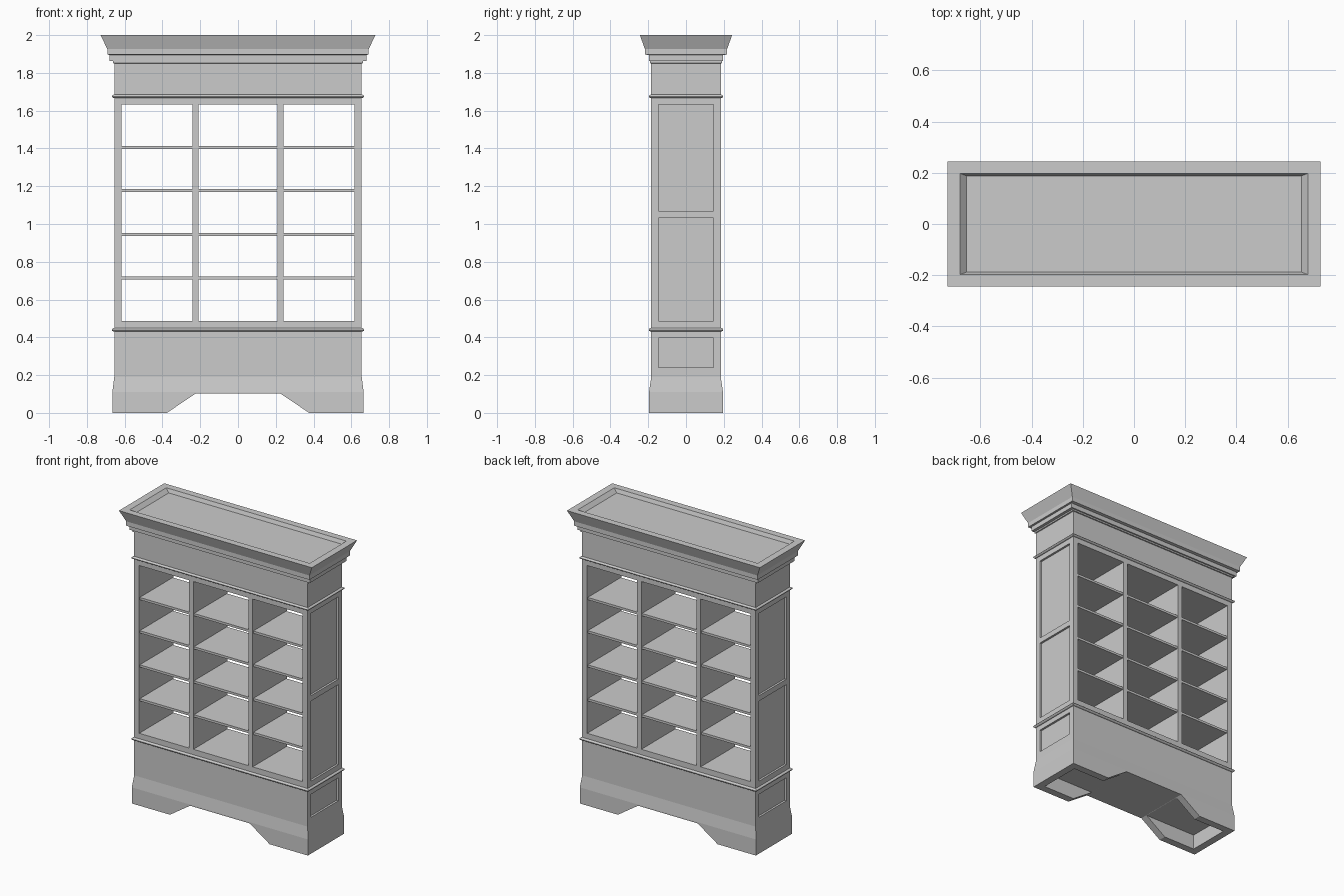
import bpy, bmesh, math

if "Cube" in bpy.data.objects:
    bpy.data.objects.remove(bpy.data.objects["Cube"])

def make_object(name, bm):
    bmesh.ops.recalc_face_normals(bm, faces=bm.faces)
    mesh = bpy.data.meshes.new(name)
    bm.to_mesh(mesh)
    bm.free()
    ob = bpy.data.objects.new(name, mesh)
    bpy.context.collection.objects.link(ob)
    return ob

def add_box(bm, x, y, z):
    verts = bmesh.ops.create_cube(bm, size=1)["verts"]
    for v in verts:
        for i, (a, b) in enumerate((x, y, z)):
            v.co[i] = a if v.co[i] < 0 else b

def bead(z, r_out, r_z):
    # half-round moulding around the body
    pts = []
    for i in range(7):
        a = math.pi * (i / 6 - 0.5)
        o = r_out * math.cos(a)
        pts.append((HX + o, HY + o, z + r_z * math.sin(a)))
    return pts

HX, HY = 0.655, 0.184

# Rectangular outline: half width, half depth, height
profile = [(0.615, 0.146, 0.101), (0.615, 0.146, 0), (0.665, 0.196, 0),
           (0.665, 0.196, 0.11), (HX, HY, 0.19)]
profile += bead(0.44, 0.013, 0.010)
profile += bead(1.676, 0.013, 0.009)
profile += [(HX, HY, 1.85), (0.662, 0.190, 1.852), (0.662, 0.190, 1.862),
            (0.68, 0.197, 1.864), (0.68, 0.197, 1.895),
            (0.692, 0.218, 1.897), (0.692, 0.218, 1.927),
            (0.728, 0.244, 2.0), (0.68, 0.198, 2.0), (0.655, 0.188, 1.975)]

# Carcass with plinth, mouldings and crown
bm = bmesh.new()
rings = [[bm.verts.new((sx * x, sy * y, z))
          for sx, sy in ((-1, -1), (1, -1), (1, 1), (-1, 1))] for x, y, z in profile]
for a, b in zip(rings, rings[1:]):
    for i in range(4):
        j = (i + 1) % 4
        bm.faces.new((a[i], a[j], b[j], b[i]))
bm.faces.new(rings[0])
bm.faces.new(rings[-1])
carcass = make_object("bookcase_carcass", bm)

# Cutters: open bays, recessed side panels, plinth cutout
bays = [(-0.617, -0.24), (-0.208, 0.208), (0.24, 0.617)]
bm = bmesh.new()
for bay in bays:
    add_box(bm, bay, (-0.5, 0.5), (0.487, 1.632))
for z in ((0.24, 0.397), (0.487, 1.033), (1.07, 1.632)):
    for s in (-1, 1):
        add_box(bm, sorted((s * 0.641, s * 0.75)), (-0.146, 0.146), z)
arch = [(-0.525, -0.1), (0.525, -0.1), (0.225, 0.102), (-0.225, 0.102)]
front = bm.faces.new([bm.verts.new((x, -0.5, z)) for x, z in arch])
ext = bmesh.ops.extrude_face_region(bm, geom=[front], use_keep_orig=True)["geom"]
bmesh.ops.translate(bm, vec=(0, 1, 0),
                    verts=[g for g in ext if isinstance(g, bmesh.types.BMVert)])
cutter = make_object("opening_cutter", bm)
cutter.hide_render = True

mod = carcass.modifiers.new("openings", "BOOLEAN")
mod.operation = "DIFFERENCE"
mod.solver = "EXACT"
mod.object = cutter
bpy.context.view_layer.objects.active = carcass
bpy.ops.object.modifier_apply(modifier=mod.name)
bpy.data.objects.remove(cutter)

# Shelves
for row, z in enumerate((0.713, 0.944, 1.177, 1.404)):
    bm = bmesh.new()
    for bay in bays:
        add_box(bm, bay, (-0.178, 0.178), (z - 0.008, z + 0.008))
    make_object(f"shelf_row_{row + 1}", bm)
